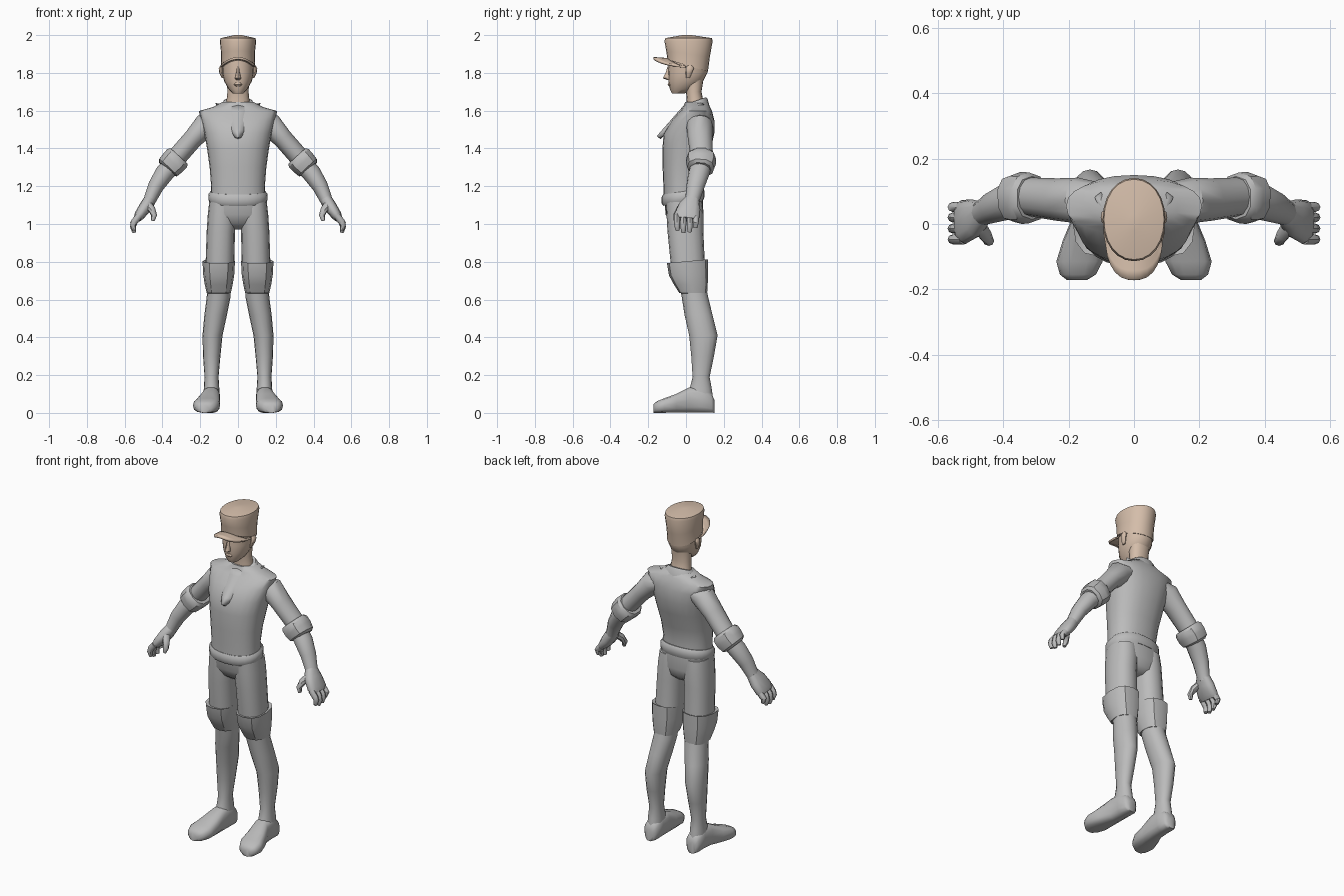
import bpy, bmesh, math
from mathutils import Vector


def material(name, rgb):
    m = bpy.data.materials.new(name)
    m.diffuse_color = (*rgb, 1)
    return m


GREY = material("cloth grey", (0.5, 0.5, 0.5))
TAN = material("skin tan", (0.66, 0.51, 0.40))


def finish(name, bm, mat, mirror=False, angle=45):
    bmesh.ops.recalc_face_normals(bm, faces=bm.faces)
    me = bpy.data.meshes.new(name)
    bm.to_mesh(me)
    bm.free()
    me.materials.append(mat)
    me.shade_smooth()
    me.set_sharp_from_angle(angle=math.radians(angle))
    ob = bpy.data.objects.new(name, me)
    bpy.context.collection.objects.link(ob)
    if mirror:
        ob.modifiers.new("mirror", "MIRROR").use_mirror_merge = False
    return ob


def skin(name, loops, mat, mirror, angle):
    """Join rings of points into a closed tube."""
    bm = bmesh.new()
    rings = [[bm.verts.new(p) for p in loop] for loop in loops]
    n = len(rings[0])
    for a, b in zip(rings, rings[1:]):
        for i in range(n):
            j = (i + 1) % n
            bm.faces.new((a[i], a[j], b[j], b[i]))
    bm.faces.new(rings[0])
    bm.faces.new(rings[-1])
    return finish(name, bm, mat, mirror, angle)


def unit_loop(n, e):
    for i in range(n):
        a = 2 * math.pi * i / n
        c, s = math.cos(a), math.sin(a)
        yield (math.copysign(abs(c) ** (2 / e), c), math.copysign(abs(s) ** (2 / e), s))


def stack(name, rings, mat, n=16, e=2.2, mirror=False, angle=45):
    """Horizontal rings: z, centre x, half width, front y, back y, slope."""
    loops = []
    for z, cx, rx, y0, y1, *sl in rings:
        k = sl[0] if sl else 0
        cy, ry = (y0 + y1) / 2, (y1 - y0) / 2
        loops.append([(cx + rx * c, cy + ry * s, z + k * ry * s) for c, s in unit_loop(n, e)])
    return skin(name, loops, mat, mirror, angle)


def tube(name, rings, mat, n=12, e=2, mirror=True, angle=45, side=(0, 1, 0)):
    """Rings across a path: x, y, z, radius along side, other radius."""
    pts = [Vector(r[:3]) for r in rings]
    loops = []
    for i, r in enumerate(rings):
        t = (pts[min(i + 1, len(pts) - 1)] - pts[max(i - 1, 0)]).normalized()
        u = Vector(side)
        u = (u - t * u.dot(t)).normalized()
        v = t.cross(u)
        loops.append([pts[i] + u * (r[3] * c) + v * (r[4] * s) for c, s in unit_loop(n, e)])
    return skin(name, loops, mat, mirror, angle)


def sheet(name, fn, nu, nv, mat, thick):
    """Thickened patch from a function of u in -1..1 and v in 0..1."""
    bm = bmesh.new()
    g = [[bm.verts.new(fn(2 * i / nu - 1, j / nv)) for i in range(nu + 1)] for j in range(nv + 1)]
    for j in range(nv):
        for i in range(nu):
            bm.faces.new((g[j][i], g[j][i + 1], g[j + 1][i + 1], g[j + 1][i]))
    ob = finish(name, bm, mat)
    s = ob.modifiers.new("thickness", "SOLIDIFY")
    s.thickness, s.offset = thick, 0
    return ob


# head, neck and face
stack("head", [(1.692, 0, .028, -.075, -.005), (1.712, 0, .048, -.085, .04),
               (1.755, 0, .073, -.092, .09), (1.80, 0, .083, -.094, .113),
               (1.88, 0, .084, -.09, .115)], TAN, 20, 2.1)
stack("neck", [(1.60, 0, .066, .0, .105), (1.66, 0, .06, .004, .09),
               (1.70, 0, .056, .0, .082), (1.78, 0, .06, -.01, .095)], TAN)
stack("nose", [(1.762, 0, .012, -.10, -.07), (1.772, 0, .016, -.122, -.07),
               (1.80, 0, .010, -.108, -.07), (1.835, 0, .009, -.097, -.07)], TAN, 8)
stack("lips", [(1.728, 0, .012, -.090, -.07), (1.738, 0, .024, -.098, -.06),
               (1.750, 0, .012, -.096, -.07)], TAN, 10)
stack("ear", [(1.772, .08, .006, .0, .02), (1.80, .088, .011, -.002, .032),
              (1.825, .091, .011, .0, .042), (1.84, .085, .008, .008, .032)], TAN, 8, mirror=True)

# hat
stack("hat_crown", [(1.838, 0, .091, -.098, .116, -.3), (1.90, 0, .089, -.105, .126, -.15),
                    (1.968, 0, .096, -.114, .141), (1.984, 0, .092, -.109, .137),
                    (2.0, 0, .02, -.02, .03)], TAN, 24, 2.1)


def visor(u, v):
    x = math.sin(u * math.pi / 2)
    d = max(0, 1 - abs(x) ** 2.6) ** .5
    inner, outer = -.085 * d, -.03 - .142 * d
    return (x * .088, inner + (outer - inner) * v, 1.872 - .04 * x * x + .006 * v)


sheet("hat_visor", visor, 14, 3, TAN, .012)

# shirt
stack("shirt", [(1.13, 0, .145, -.12, .088), (1.21, 0, .143, -.12, .082),
                (1.30, 0, .15, -.124, .10), (1.40, 0, .164, -.125, .132),
                (1.48, 0, .178, -.118, .15), (1.55, 0, .195, -.075, .150),
                (1.598, 0, .208, -.03, .138), (1.618, 0, .135, -.015, .128),
                (1.645, 0, .085, -.005, .115)], GREY, 24, 2.3, angle=60)
stack("shirt_hem", [(1.172, 0, .146, -.122, .09, .15), (1.158, 0, .157, -.130, .099, .15),
                    (1.128, 0, .156, -.130, .099, .15), (1.112, 0, .148, -.12, .092, .15)],
      GREY, 24, 2.3)
stack("collar", [(1.60, 0, .115, -.03, .125, .3), (1.64, 0, .085, -.012, .114, .35),
                 (1.652, 0, .074, -.004, .106, .35)], GREY, 20, 2)


# scarf hanging in a point over the chest
def scarf(u, v):
    w = .108 * (1 - v) ** .85 + .003
    back = .075 * (1 - v) + .015
    return (w * u, .0 - .145 * v + back * u * u, 1.622 - .165 * v + .015 * u * u * (1 - v))


sheet("scarf", scarf, 8, 5, GREY, .026)

# arms
tube("upper_arm", [(.12, .07, 1.54, .06, .045), (.172, .072, 1.522, .07, .066),
                   (.237, .075, 1.453, .065, .052), (.34, .085, 1.335, .058, .052)], GREY)
tube("elbow_cuff", [(.312, .08, 1.36, .066, .064), (.322, .08, 1.349, .078, .074),
                    (.345, .08, 1.324, .08, .073), (.37, .078, 1.298, .072, .068),
                    (.377, .077, 1.29, .055, .054)], GREY, 10, 2.4, angle=35)
tube("forearm", [(.35, .08, 1.31, .055, .05), (.39, .068, 1.268, .056, .05),
                 (.435, .05, 1.20, .048, .042), (.468, .033, 1.125, .038, .033),
                 (.475, .03, 1.11, .04, .033)], GREY)
tube("palm", [(.466, .034, 1.13, .038, .032), (.49, .018, 1.09, .06, .034),
              (.522, .006, 1.045, .068, .028), (.535, .004, 1.025, .06, .020)], GREY, e=2.4)
for i, (y, drop) in enumerate([(-.047, .012), (-.014, 0), (.02, .004), (.052, .026)]):
    tube("finger_%d" % (i + 1), [(.522, y, 1.045, .016, .018), (.549, y, 1.012, .016, .018),
                                 (.556, y, .982 + drop, .015, .015),
                                 (.549, y * .95, .954 + drop, .011, .010)], GREY, 8)
tube("thumb", [(.478, .0, 1.105, .025, .022), (.455, -.035, 1.075, .02, .02),
               (.444, -.052, 1.045, .016, .016), (.452, -.055, 1.018, .010, .010)], GREY, 8,
     side=(0, 1, .3))

# trousers and legs
stack("pelvis", [(1.13, 0, .148, -.115, .09), (1.05, 0, .155, -.108, .092),
                 (1.0, 0, .13, -.08, .08), (.972, 0, .05, -.04, .05)], GREY, 20, 2.5)
stack("thigh", [(1.12, .082, .07, -.105, .085), (1.05, .084, .076, -.103, .092),
                (.96, .091, .075, -.098, .092), (.78, .096, .076, -.08, .10)],
      GREY, 16, 2.3, mirror=True)
stack("knee_pad", [(.797, .101, .076, -.088, .104, .09), (.803, .102, .086, -.101, .116, .09),
                   (.73, .102, .082, -.09, .116, .03), (.68, .102, .074, -.064, .115),
                   (.635, .102, .064, -.036, .112), (.632, .104, .055, -.02, .10)],
      GREY, 12, 2.5, mirror=True, angle=32)
stack("lower_leg", [(.70, .10, .06, -.04, .10), (.61, .103, .063, -.022, .118),
                    (.52, .118, .06, -.008, .14), (.41, .135, .053, .017, .167),
                    (.30, .139, .046, .028, .148), (.19, .14, .037, .035, .125),
                    (.13, .14, .041, .02, .136), (.06, .14, .045, .0, .145)],
      GREY, 16, 2.1, mirror=True)

# feet: y, centre x, half width, top height
FOOT = [(.15, .14, .026, .07), (.135, .14, .043, .105), (.08, .14, .046, .14),
        (.015, .143, .048, .135), (-.05, .156, .062, .102), (-.115, .167, .071, .078),
        (-.155, .172, .055, .062), (-.172, .175, .03, .045)]
skin("foot", [[(cx + rx * c, y, h / 2 * (1 + s)) for c, s in unit_loop(14, 2.8)]
              for y, cx, rx, h in FOOT], GREY, True, 60)
